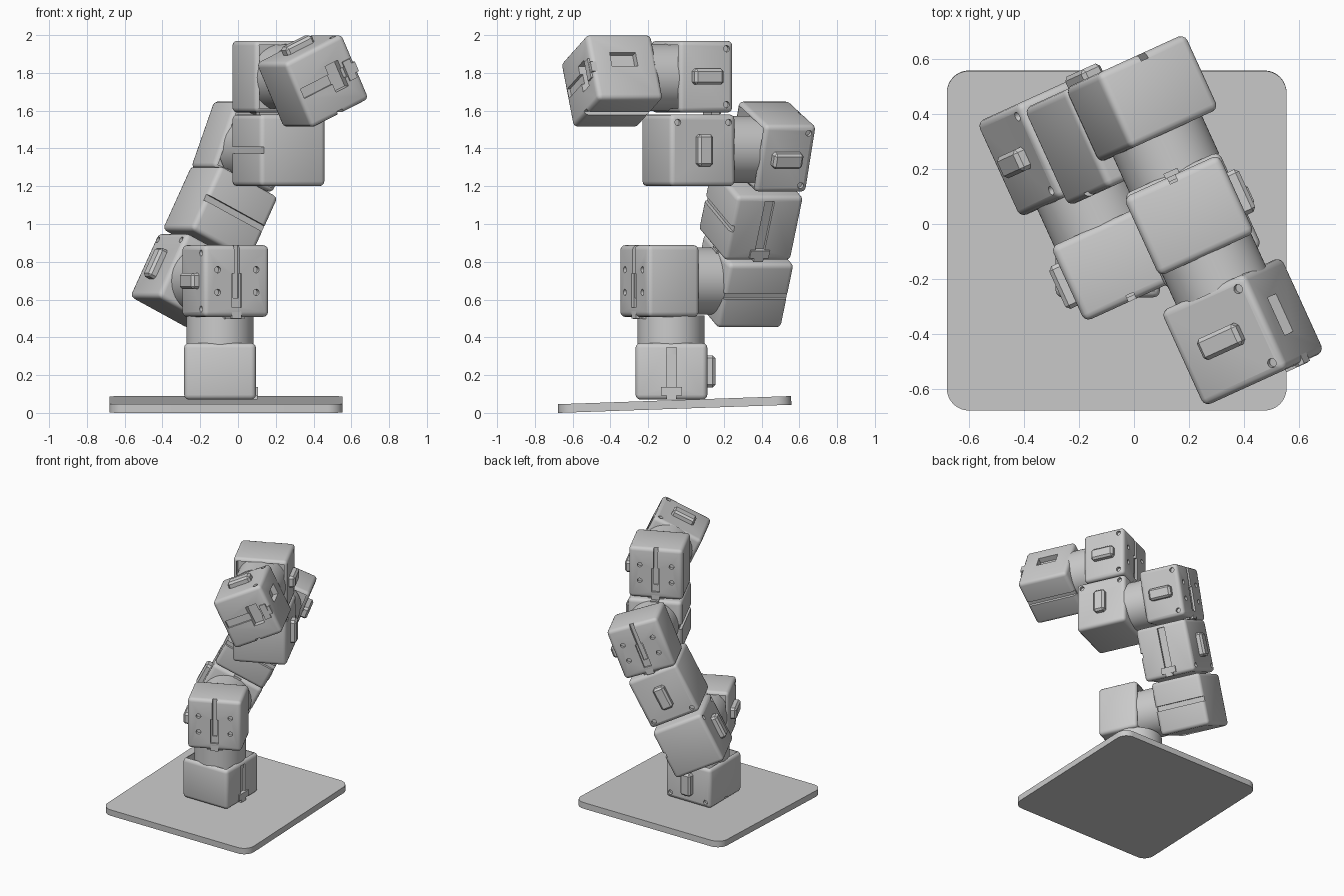
import bpy, bmesh, math
from mathutils import Matrix, Vector

if "Cube" in bpy.data.objects:
    bpy.data.objects.remove(bpy.data.objects["Cube"])

YAW = math.radians(24.5)
E = Vector((math.cos(YAW), math.sin(YAW), 0))    # sideways direction of the arm
D = Vector((-math.sin(YAW), math.cos(YAW), 0))   # depth direction of the arm
Z = Vector((0, 0, 1))
S = 0.38                                         # housing width


def pos(e, d, z):
    return E * e + D * d + Z * z


def leaned(deg):
    """Side and up directions of a housing leaning towards +E."""
    a = math.radians(deg)
    return E * math.cos(a) - Z * math.sin(a), E * math.sin(a) + Z * math.cos(a)


def frame(c, x, y, z):
    m = Matrix((x, y, z)).transposed().to_4x4()
    m.translation = c
    return m


def add_box(bm, c, size, bevel=0.0, segments=3):
    part = bmesh.new()
    bmesh.ops.create_cube(part, size=1, matrix=Matrix.Translation(c) @ Matrix.Diagonal((*size, 1)))
    if bevel:
        bmesh.ops.bevel(part, geom=part.edges[:], offset=bevel, segments=segments,
                        profile=0.5, affect='EDGES')
    me = bpy.data.meshes.new("tmp")
    part.to_mesh(me)
    part.free()
    bm.from_mesh(me)
    bpy.data.meshes.remove(me)


def add_cyl(bm, c, r, depth, axis='Z', n=16):
    rot = {'Z': Matrix(), 'Y': Matrix.Rotation(math.pi / 2, 4, 'X'),
           'X': Matrix.Rotation(math.pi / 2, 4, 'Y')}[axis]
    bmesh.ops.create_cone(bm, cap_ends=True, segments=n, radius1=r, radius2=r,
                          depth=depth, matrix=Matrix.Translation(c) @ rot)


def make(name, bm, matrix=None):
    me = bpy.data.meshes.new(name)
    bm.to_mesh(me)
    bm.free()
    ob = bpy.data.objects.new(name, me)
    bpy.context.collection.objects.link(ob)
    if matrix:
        ob.matrix_world = matrix
    return ob


def activate(ob):
    bpy.context.view_layer.update()
    bpy.ops.object.select_all(action='DESELECT')
    ob.select_set(True)
    bpy.context.view_layer.objects.active = ob


def smooth(ob):
    activate(ob)
    bpy.ops.object.shade_smooth_by_angle(angle=math.radians(35))


def housing(name, c, x, y, z, length=0.30, drive=True, width=S):
    """Motor housing: x = cable side, y = cover side, z = drive side."""
    m = frame(c, x, y, z)
    h, k = S / 2, length / 2
    bm = bmesh.new()
    add_box(bm, (0, 0, 0), (S, width, length), 0.026)
    body = make(name + "_housing", bm, m)

    cut = bmesh.new()
    # cable channel on the cable side
    add_box(cut, (h, 0, 0.02), (0.034, 0.055, length - 0.09))
    # corner screws on the cover side
    for sx in (-1, 1):
        add_cyl(cut, (sx * 0.148, width / 2, -k + 0.042), 0.017, 0.04, 'Y')
    if drive:
        # open drive side, slotted back with four screw holes
        add_box(cut, (0, 0, k), (0.335, 0.335, 0.14))
        add_box(cut, (-0.06, 0, -k), (0.30, 0.03, 0.05))
        add_box(cut, (0.05, 0, -k), (0.18, 0.055, 0.03))
        for sx in (-1, 1):
            for sy in (-1, 1):
                add_cyl(cut, (sx * 0.06, sy * 0.112, -k), 0.017, 0.05)
    else:
        # slot across the side opposite the cover
        add_box(cut, (0, -width / 2, 0), (S + 0.02, 0.04, 0.035))
    cutter = make("cutter", cut, m)
    cutter.hide_render = True
    mod = body.modifiers.new("cut", 'BOOLEAN')
    mod.operation, mod.object, mod.solver = 'DIFFERENCE', cutter, 'EXACT'
    mod.use_self = True
    activate(body)
    bpy.ops.object.modifier_apply(modifier="cut")
    bpy.data.objects.remove(cutter)
    smooth(body)

    # raised cover and cable plug
    bm = bmesh.new()
    add_box(bm, (0, width / 2 + 0.012, 0), (0.085, 0.06, 0.17), 0.014, 1)
    make(name + "_cover", bm, m)
    bm = bmesh.new()
    add_box(bm, (h - 0.015, 0, -k + 0.045), (0.05, 0.11, 0.045))
    add_box(bm, (h - 0.012, 0, -k + 0.015), (0.04, 0.055, 0.03))
    make(name + "_plug", bm, m)


def rotor(name, c, axis, start, end, r=0.178):
    """Round output drum along an axis."""
    bm = bmesh.new()
    add_cyl(bm, (0, 0, (start + end) / 2), r, end - start, 'Z', 64)
    q = axis.to_track_quat('Z', 'Y').to_matrix().to_4x4()
    smooth(make(name, bm, Matrix.Translation(c) @ q))


# base plate, slightly tilted
bm = bmesh.new()
bmesh.ops.create_cube(bm, size=1, matrix=Matrix.Diagonal((1.235, 1.235, 0.046, 1)))
upright = [e for e in bm.edges if abs(e.verts[0].co.z - e.verts[1].co.z) > 0.01]
bmesh.ops.bevel(bm, geom=upright, offset=0.08, segments=10, profile=0.5, affect='EDGES')
smooth(make("base_plate", bm, Matrix.Translation((-0.063, -0.06, 0.0445))
            @ Matrix.Rotation(math.radians(2.0), 4, 'X')))

X, Y = Vector((1, 0, 0)), Vector((0, 1, 0))
p3, u3 = leaned(26.5)
p5, u5 = leaned(21)
p8, u8 = leaned(-25)

# base and shoulder
housing("base", Vector((-0.095, -0.077, 0.22)), X, Y, Z)
rotor("base_rotor", Vector((-0.095, -0.08, 0)), Z, 0.31, 0.515)
housing("shoulder", pos(-0.12, -0.10, 0.698), -Z, -E, D)
rotor("shoulder_rotor", pos(-0.12, 0, 0.698), D, -0.01, 0.205)

# upper arm: two housings face to face, then the elbow
housing("upper_arm", pos(-0.12, 0.383, 0.70), -D, -p3, -u3, S, False)
housing("mid_arm", pos(0.057, 0.352, 1.057), p3, D, u3, S, False, 0.39)
housing("elbow", pos(0.216, 0.403, 1.41), -u5, p5, -D)
rotor("elbow_rotor", pos(0.21, 0, 1.395), -D, -0.31, -0.105)

# forearm: stacked pair
housing("forearm", pos(0.20, -0.077, 1.39), D, E, -Z, S, False)
housing("wrist", pos(0.195, -0.055, 1.78), -Z, E, -D, 0.315)
rotor("wrist_rotor", pos(0.195, 0, 1.775), -D, 0.14, 0.345)

# end housing with front pocket
housing("hand", pos(0.197, -0.52, 1.757), -D, u8, -p8, 0.37, False)
for ob in [o for o in bpy.data.objects if o.name == "hand_housing"]:
    bm = bmesh.new()
    add_box(bm, (0.19, 0.0, -0.06), (0.10, 0.15, 0.08))
    add_box(bm, (0.0, 0.04, -0.185), (0.15, 0.08, 0.08))
    cutter = make("pocket_cutter", bm, ob.matrix_world.copy())
    cutter.hide_render = True
    mod = ob.modifiers.new("pocket", 'BOOLEAN')
    mod.operation, mod.object, mod.solver = 'DIFFERENCE', cutter, 'EXACT'
    activate(ob)
    bpy.ops.object.modifier_apply(modifier="pocket")
    bpy.data.objects.remove(cutter)
    smooth(ob)
